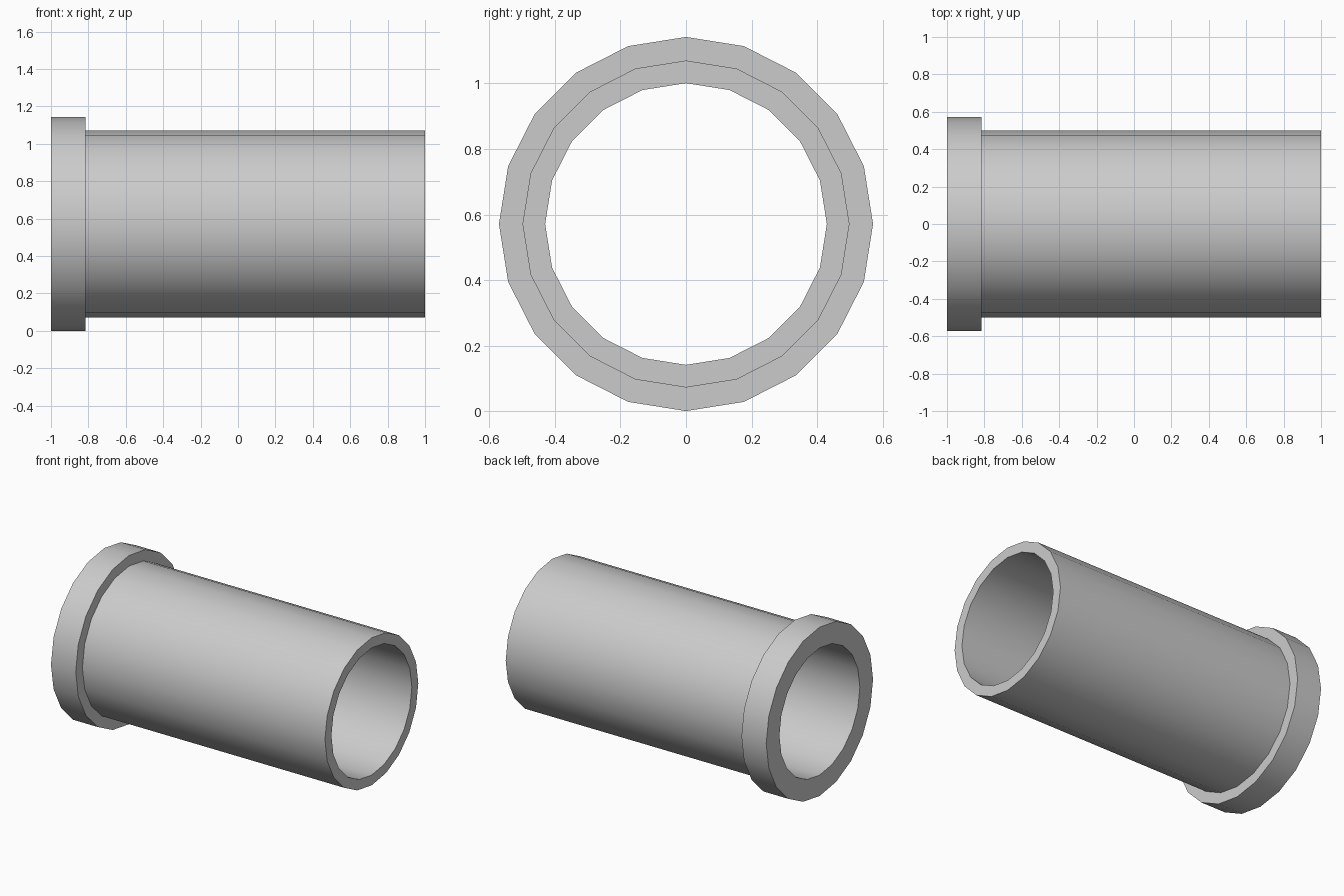
import bpy, bmesh, math

if "Cube" in bpy.data.objects:
    bpy.data.objects.remove(bpy.data.objects["Cube"])

SIDES = 20
AXIS_Z = 0.571

# Half-section of the flanged tube: (x, radius)
profile = [(-1, 0.43), (-1, 0.571), (-0.815, 0.571),
           (-0.815, 0.499), (1, 0.499), (1, 0.43)]

# Revolve the section around the x axis
bm = bmesh.new()
rings = []
for i in range(SIDES):
    a = 2 * math.pi * i / SIDES
    rings.append([bm.verts.new((x, r * math.sin(a), r * math.cos(a)))
                  for x, r in profile])
for i in range(SIDES):
    here, there = rings[i], rings[(i + 1) % SIDES]
    for j in range(len(profile)):
        k = (j + 1) % len(profile)
        bm.faces.new((here[j], here[k], there[k], there[j]))
bmesh.ops.recalc_face_normals(bm, faces=bm.faces[:])

mesh = bpy.data.meshes.new("flanged_tube")
bm.to_mesh(mesh)
bm.free()

# Flanged tube, resting on the ground
tube = bpy.data.objects.new("flanged_tube", mesh)
tube.location.z = AXIS_Z
bpy.context.collection.objects.link(tube)

# Smooth round walls, crisp rims
bpy.context.view_layer.objects.active = tube
tube.select_set(True)
bpy.ops.object.shade_smooth_by_angle(angle=math.radians(30))
